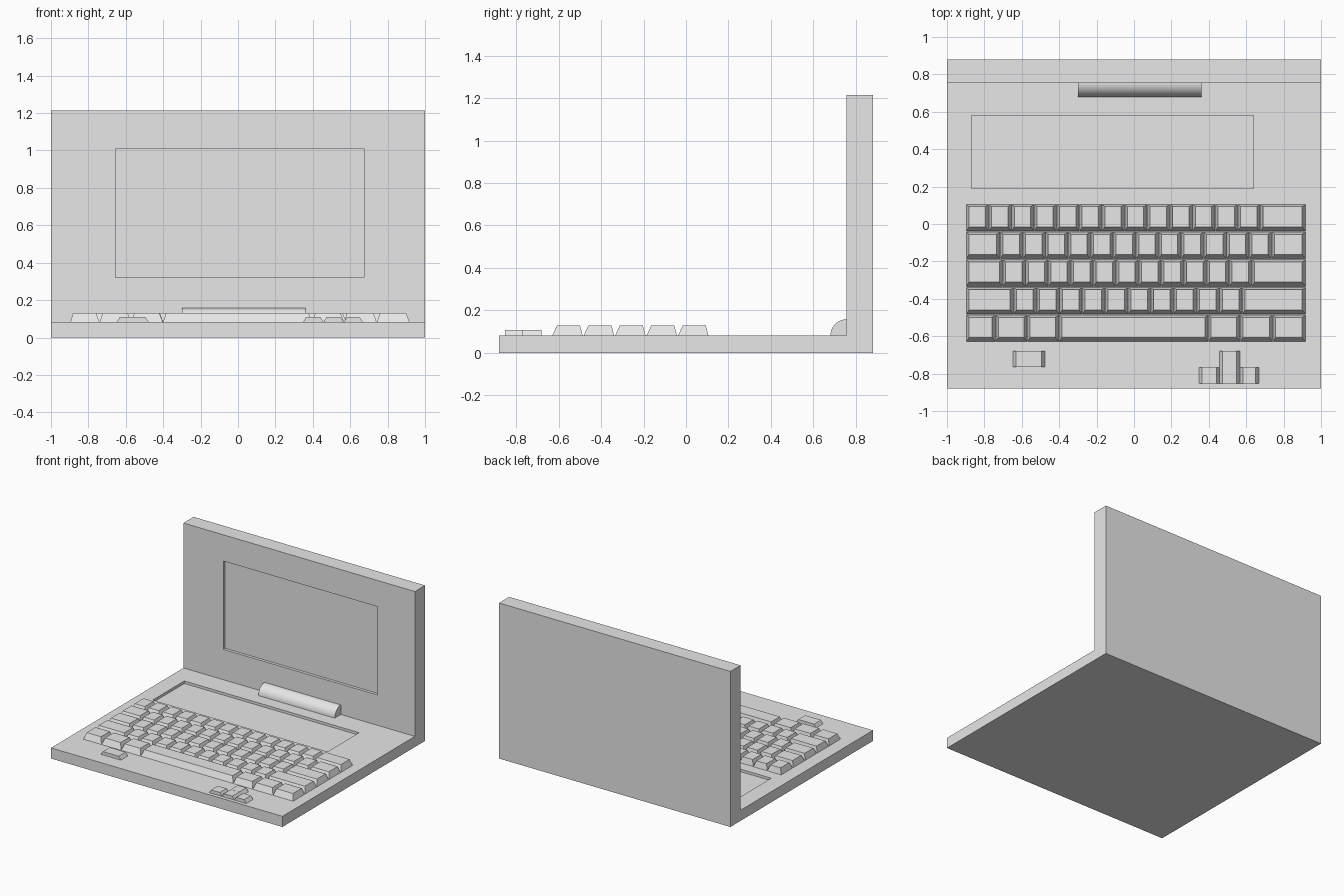
import bpy, bmesh, math

if "Cube" in bpy.data.objects:
    bpy.data.objects.remove(bpy.data.objects["Cube"])

grey = bpy.data.materials.new("light_grey")
grey.diffuse_color = (0.8, 0.8, 0.8, 1)
grey.use_nodes = True
grey.node_tree.nodes["Principled BSDF"].inputs["Base Color"].default_value = grey.diffuse_color


def make(name, bm):
    bmesh.ops.recalc_face_normals(bm, faces=bm.faces)
    mesh = bpy.data.meshes.new(name)
    bm.to_mesh(mesh)
    bm.free()
    mesh.materials.append(grey)
    ob = bpy.data.objects.new(name, mesh)
    bpy.context.collection.objects.link(ob)
    return ob


def loft(bm, loops):
    """Skin a series of matching loops and cap both ends."""
    rings = [[bm.verts.new(p) for p in loop] for loop in loops]
    n = len(rings[0])
    for a, b in zip(rings, rings[1:]):
        for i in range(n):
            j = (i + 1) % n
            bm.faces.new((a[i], a[j], b[j], b[i]))
    bm.faces.new(rings[0][::-1])
    bm.faces.new(rings[-1])


def rect(u0, u1, v0, v1):
    return [(u0, v0), (u1, v0), (u1, v1), (u0, v1)]


def recessed_slab(name, outer, inner, back, front, floor, place):
    bm = bmesh.new()
    levels = [(outer, back), (outer, front), (inner, front), (inner, floor)]
    loft(bm, [[place(u, v, w) for u, v in rect(*r)] for r, w in levels])
    return make(name, bm)


def add_key(bm, x0, x1, y0, y1, top, left, right, front, back):
    """Tapered keycap with separate slopes on each side."""
    low = rect(x0, x1, y0, y1)
    high = rect(x0 + left, x1 - right, y0 + front, y1 - back)
    loft(bm, [[(x, y, BASE_TOP) for x, y in low],
              [(x, y, top) for x, y in high]])


BASE_TOP = 0.083

# Base with a shallow tray behind the keyboard
recessed_slab("base", (-1, 1, -0.88, 0.755), (-0.87, 0.64, 0.19, 0.58),
              0, BASE_TOP, BASE_TOP - 0.02, lambda u, v, w: (u, v, w))

# Upright lid with a sunken display
recessed_slab("lid", (-1, 1, 0, 1.215), (-0.655, 0.675, 0.32, 1.01),
              0.88, 0.755, 0.778, lambda u, v, w: (u, w, v))

# Quarter-round hinge cover
bm = bmesh.new()
radius = 0.075
arc = [(0.755 - radius * math.cos(a), BASE_TOP + radius * math.sin(a))
       for a in (math.pi / 2 * i / 12 for i in range(13))]
profile = arc + [(0.755, BASE_TOP)]
loft(bm, [[(x, y, z) for y, z in profile] for x in (-0.30, 0.36)])
hinge = make("hinge_cover", bm)
bpy.context.view_layer.objects.active = hinge
hinge.select_set(True)
bpy.ops.object.shade_smooth_by_angle(angle=math.radians(30))

# Main keyboard, rows from back to front; widths in key units
rows = [
    [1] * 13 + [2],
    [1.5] + [1] * 12 + [1.5],
    [1.62] + [1] * 11 + [2.38],
    [2.1] + [1.01] * 10 + [2.8],
    [1.3, 1.4, 1.4, 6.6, 1.4, 1.45, 1.45],
]
unit = 0.121
for r, widths in enumerate(rows):
    bm = bmesh.new()
    x = -0.897
    y1 = 0.105 - 0.148 * r
    for w in widths:
        add_key(bm, x + 0.001, x + w * unit - 0.001, y1 - 0.142, y1, 0.13,
                0.014, 0.018, 0.022, 0.012)
        x += w * unit
    make("key_row_%d" % (r + 1), bm)

# Low keys in front: one wide key and four arrow keys
low_keys = {
    "wide_front_key": (-0.648, -0.477, -0.765, -0.68),
    "left_arrow_key": (0.348, 0.458, -0.852, -0.768),
    "down_arrow_key": (0.458, 0.566, -0.852, -0.768),
    "up_arrow_key": (0.458, 0.566, -0.767, -0.68),
    "right_arrow_key": (0.566, 0.668, -0.852, -0.768),
}
for name, box in low_keys.items():
    bm = bmesh.new()
    add_key(bm, *box, 0.109, 0.016, 0.018, 0, 0)
    make(name, bm)
